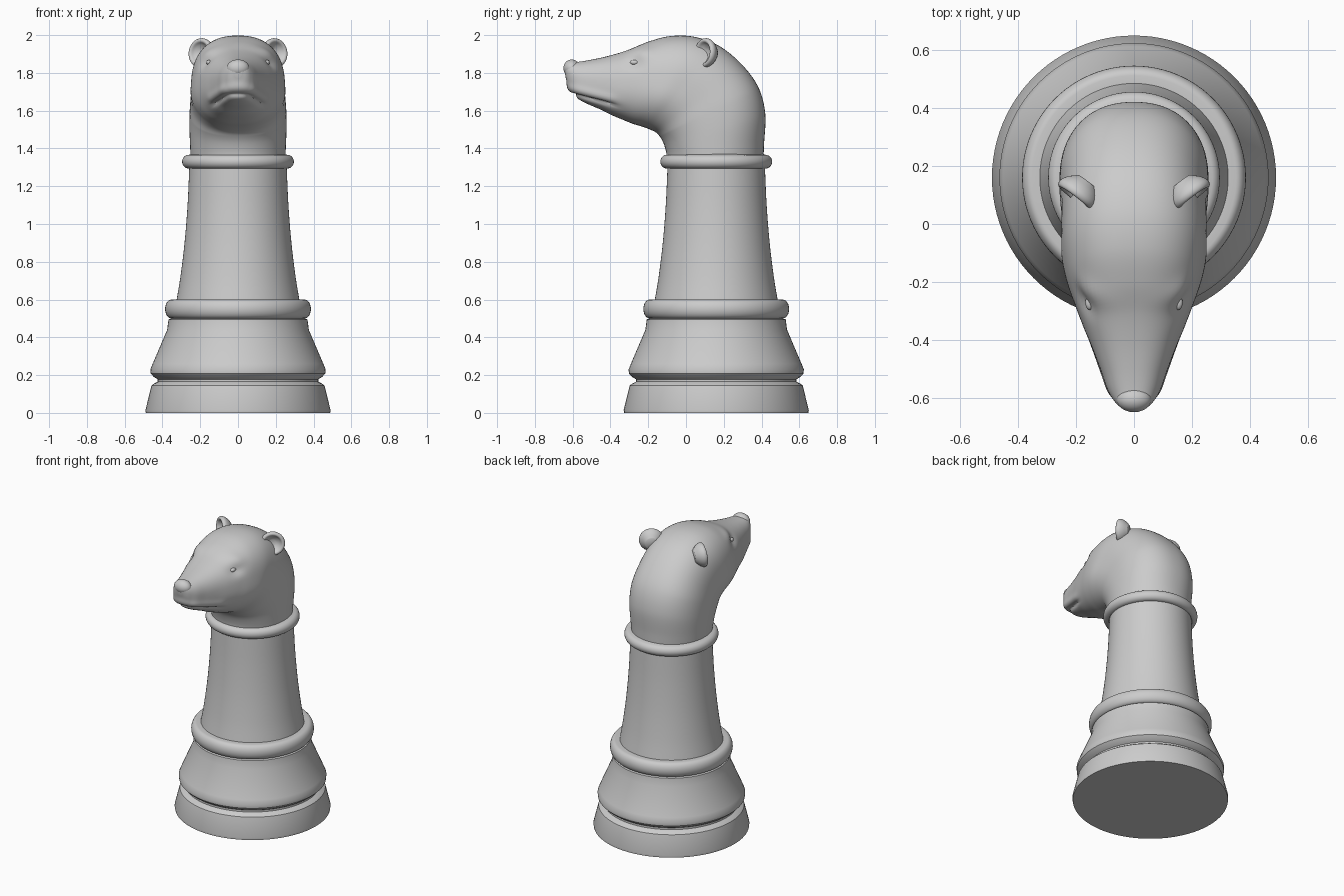
import bpy, bmesh, math
from mathutils import Vector, Matrix

if "Cube" in bpy.data.objects:
    bpy.data.objects.remove(bpy.data.objects["Cube"])

AXIS_Y = 0.16


def finish(bm, name, angle=40):
    bmesh.ops.recalc_face_normals(bm, faces=bm.faces)
    mesh = bpy.data.meshes.new(name)
    bm.to_mesh(mesh)
    bm.free()
    ob = bpy.data.objects.new(name, mesh)
    bpy.context.collection.objects.link(ob)
    bpy.ops.object.select_all(action='DESELECT')
    ob.select_set(True)
    bpy.context.view_layer.objects.active = ob
    bpy.ops.object.shade_smooth_by_angle(angle=math.radians(angle))
    return ob


def skin(rings, name, angle=40, dent=None):
    """Bridge equal-length rings of points and close both ends."""
    bm = bmesh.new()
    loops = [[bm.verts.new(p) for p in ring] for ring in rings]
    n = len(loops[0])
    for a, b in zip(loops, loops[1:]):
        for i in range(n):
            j = (i + 1) % n
            bm.faces.new((a[i], a[j], b[j], b[i]))
    bm.faces.new(loops[0])
    bm.faces.new(loops[-1])
    bmesh.ops.recalc_face_normals(bm, faces=bm.faces)
    bm.normal_update()
    if dent:
        moves = [(v, v.normal * dent(v.co)) for v in bm.verts]
        for v, d in moves:
            v.co += d
    return finish(bm, name, angle)


def lathe(profile, name, matrix, steps=72, angle=40):
    turn = [2 * math.pi * i / steps for i in range(steps)]
    return skin([[matrix @ Vector((r * math.cos(t), r * math.sin(t), z)) for t in turn]
                 for r, z in profile], name, angle)


def spline(keys, sub):
    """Catmull-Rom through tuples of any length."""
    out = []
    for i in range(len(keys) - 1):
        p = [keys[max(0, min(len(keys) - 1, i + k))] for k in (-1, 0, 1, 2)]
        for s in range(sub):
            t = s / sub
            out.append([0.5 * (2 * b + (c - a) * t + (2 * a - 5 * b + 4 * c - d) * t * t
                               + (3 * b - a - 3 * c + d) * t ** 3) for a, b, c, d in zip(*p)])
    return out + [list(keys[-1])]


def bead(r, z, out, half, count=12):
    """Rounded bulge for a turned profile."""
    return [(r + out * math.cos(a), z + half * math.sin(a))
            for a in (-math.pi / 2 + math.pi * k / count for k in range(count + 1))]


# Turned pedestal: foot, flared skirt, beads and tapering column
column = spline([(0.325, 0.60), (0.305, 0.72), (0.283, 0.9), (0.267, 1.1), (0.258, 1.3)], 5)
profile = [(0.488, 0), (0.49, 0.015), (0.458, 0.145), (0.445, 0.155), (0.425, 0.165), (0.425, 0.178),
           (0.445, 0.19), (0.462, 0.208), (0.464, 0.23), (0.452, 0.26), (0.375, 0.44), (0.368, 0.495)]
profile += bead(0.352, 0.55, 0.034, 0.05) + column + bead(0.262, 1.33, 0.034, 0.036) + [(0.25, 1.37)]
lathe(profile, "pedestal", Matrix.Translation((0, AXIS_Y, 0)), 96, 35)

# Neck and head: sections given as underside (y, z), upper side (y, z), half width
sections = [
    (-0.10, 1.33, 0.41, 1.33, 0.25), (-0.105, 1.38, 0.413, 1.42, 0.253),
    (-0.12, 1.43, 0.42, 1.58, 0.257), (-0.14, 1.465, 0.385, 1.72, 0.256),
    (-0.16, 1.485, 0.30, 1.84, 0.250), (-0.19, 1.50, 0.18, 1.94, 0.247),
    (-0.23, 1.515, 0.05, 1.99, 0.245), (-0.28, 1.53, -0.08, 1.995, 0.230),
    (-0.33, 1.55, -0.20, 1.965, 0.205), (-0.39, 1.575, -0.31, 1.92, 0.175),
    (-0.45, 1.605, -0.41, 1.89, 0.143), (-0.52, 1.635, -0.50, 1.87, 0.113),
    (-0.575, 1.665, -0.575, 1.858, 0.09), (-0.605, 1.70, -0.62, 1.855, 0.066),
    (-0.625, 1.735, -0.638, 1.845, 0.045), (-0.637, 1.775, -0.645, 1.825, 0.02)]
rings = []
for k, (by, bz, ty, tz, w) in enumerate(spline(sections, 8)):
    lo, hi = Vector((0, by, bz)), Vector((0, ty, tz))
    mid, up = (lo + hi) / 2, (hi - lo) / 2
    e = 2 / (2 + 0.35 * min(1, k / 24))
    ring = []
    for i in range(80):
        a = 2 * math.pi * i / 80
        c, s = math.cos(a), math.sin(a)
        ring.append(mid + Vector((w * math.copysign(abs(c) ** e, c), 0, 0))
                    + up * math.copysign(abs(s) ** e, s))
    rings.append(ring)


def face_relief(p):
    """Mouth crease, lip, brow and eye socket, symmetric in x."""
    g = lambda d, s: math.exp(-(d / s) ** 2)
    d = 0.0
    line = 1.685 - 0.25 * (p.y + 0.60)
    fade = 1 / (1 + math.exp((p.y + 0.38) * 60))
    d += fade * (0.010 * g(p.z - line - 0.03, 0.022) - 0.013 * g(p.z - line, 0.009))
    side = min(1, abs(p.x) / 0.08)
    eye = math.hypot((p.y + 0.27) / 1.5, p.z - 1.855)
    brow = math.hypot((p.y + 0.23) / 1.6, p.z - 1.905)
    d += side * (-0.014 * g(eye, 0.03) + 0.008 * g(brow, 0.03))
    cheek = math.hypot((p.y + 0.12) / 1.3, p.z - 1.66)
    return d + side * 0.008 * g(cheek, 0.09)


skin(rings, "head", 60, face_relief)

# Features with simple rounded shapes
def ball(name, centre, radii):
    bm = bmesh.new()
    m = Matrix.Translation(centre) @ Matrix.Diagonal((*radii, 1))
    bmesh.ops.create_uvsphere(bm, u_segments=24, v_segments=16, radius=1, matrix=m)
    finish(bm, name, 60)


ball("nose", (0, -0.605, 1.825), (0.06, 0.044, 0.046))

# Cupped ears facing forward and outward, plus eyes
cup = spline([(0.04, -0.05), (0.065, -0.025), (0.078, 0.0), (0.074, 0.018), (0.060, 0.020),
              (0.046, 0.004), (0.025, -0.01), (0.004, -0.014)], 4)
for side, label in ((-1, "right"), (1, "left")):
    facing = Vector((side * 0.6, -0.78, 0.1)).to_track_quat('Z', 'Y').to_matrix().to_4x4()
    lathe(cup, label + "_ear", Matrix.Translation((side * 0.192, 0.105, 1.905)) @ facing, 32, 60)
    ball(label + "_eye", (side * 0.152, -0.272, 1.855), (0.016, 0.024, 0.013))
